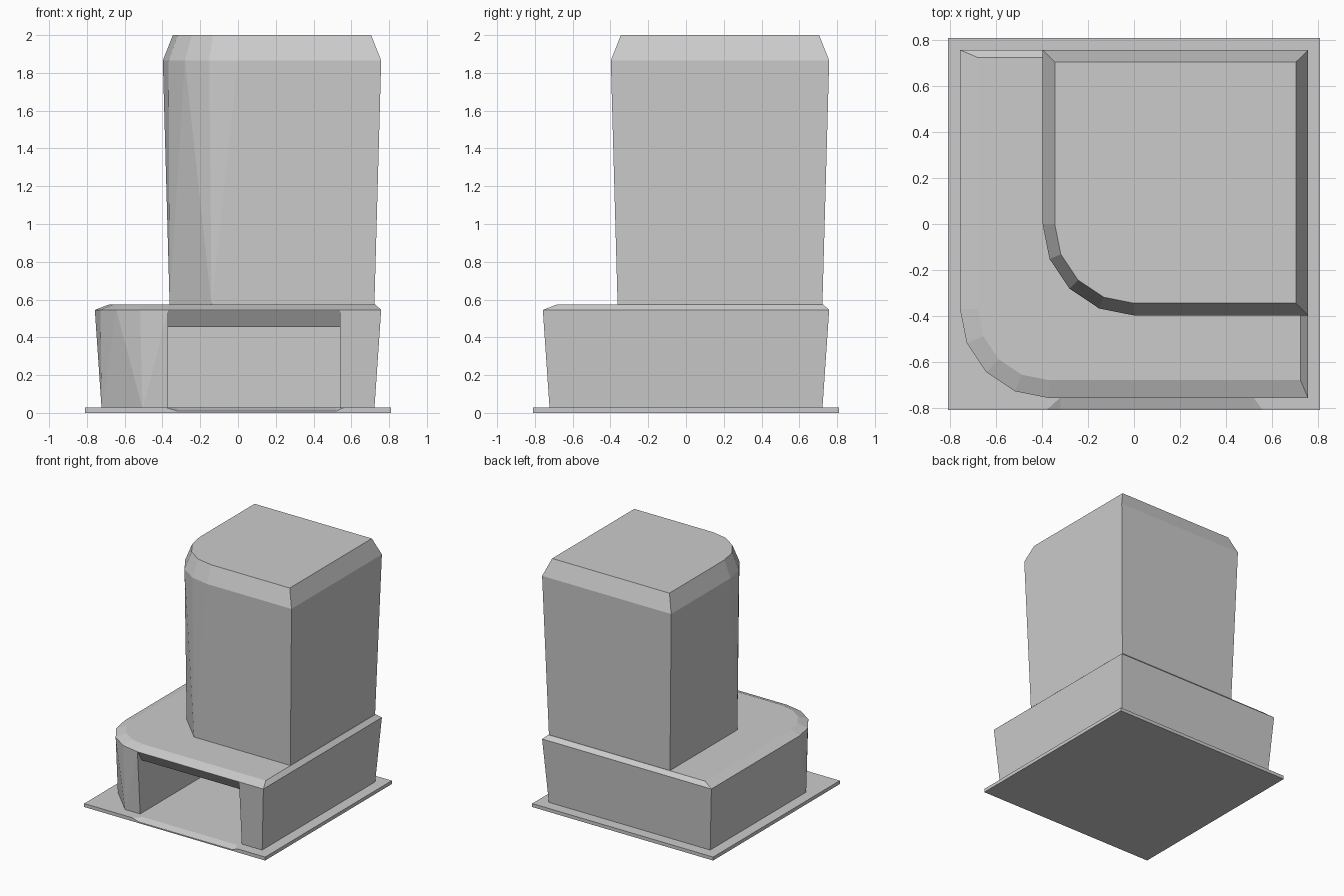
import bpy
import bmesh
from math import cos, sin, pi

cube = bpy.data.objects.get("Cube")
if cube:
    bpy.data.objects.remove(cube, do_unlink=True)

grey = bpy.data.materials.new("plain grey")
grey.use_nodes = True
COLOUR = (0.6, 0.6, 0.6, 1)
grey.diffuse_color = COLOUR
grey.node_tree.nodes["Principled BSDF"].inputs["Base Color"].default_value = COLOUR


def finish(bm, name):
    """Turn a bmesh into a flat-shaded grey object."""
    bmesh.ops.recalc_face_normals(bm, faces=bm.faces)
    bmesh.ops.dissolve_limit(bm, angle_limit=0.01, verts=bm.verts, edges=bm.edges)
    mesh = bpy.data.meshes.new(name)
    bm.to_mesh(mesh)
    bm.free()
    mesh.materials.append(grey)
    obj = bpy.data.objects.new(name, mesh)
    bpy.context.collection.objects.link(obj)
    return obj


def rounded_ring(bm, low, high, centre, z):
    """Square outline whose front corner at -x is a four-sided arc."""
    r = centre - low
    pts = [(centre - r * cos(i * pi / 8), centre - r * sin(i * pi / 8)) for i in range(5)]
    pts += [(high, low), (high, high), (low, high)]
    return [bm.verts.new((x, y, z)) for x, y in pts]


def cut_ring(bm, low, high, cut, z):
    """Square outline whose front corner at -x is a single diagonal cut."""
    a = bm.verts.new((low, cut, z))
    b = bm.verts.new((cut, low, z))
    rest = [bm.verts.new((x, y, z)) for x, y in ((high, low), (high, high), (low, high))]
    return [a, a, a, b, b] + rest


def loft(bm, lower, upper):
    n = len(lower)
    for i in range(n):
        j = (i + 1) % n
        for tri in ((lower[i], lower[j], upper[i]), (lower[j], upper[j], upper[i])):
            if len(set(tri)) == 3:
                bm.faces.new(tri)


def block(name, foot, shoulder, roof):
    """Flared block: cut foot, rounded shoulder and a chamfered roof."""
    bm = bmesh.new()
    rings = [cut_ring(bm, *foot), rounded_ring(bm, *shoulder), rounded_ring(bm, *roof)]
    loft(bm, rings[0], rings[1])
    loft(bm, rings[1], rings[2])
    bm.faces.new(list(dict.fromkeys(rings[0])))
    bm.faces.new(rings[2])
    return finish(bm, name)


# Ground slab with a shallow ramp dipped into its front edge
S, TOP, DIP = 0.81, 0.028, 0.01
bm = bmesh.new()
V = lambda x, y, z: bm.verts.new((x, y, z))
bottom = [V(-S, -S, 0), V(S, -S, 0), V(S, S, 0), V(-S, S, 0)]
fl, fr, br, bl = [V(v.co.x, v.co.y, TOP) for v in bottom]
lip_l, dip_l, dip_r, lip_r = V(-0.38, -S, TOP), V(-0.32, -S, DIP), V(0.52, -S, DIP), V(0.56, -S, TOP)
back_l, back_r = V(-0.32, -0.755, TOP), V(0.52, -0.755, TOP)
for face in (bottom,
             [bottom[0], bottom[1], fr, lip_r, dip_r, dip_l, lip_l, fl],
             [bottom[1], bottom[2], br, fr], [bottom[2], bottom[3], bl, br],
             [bottom[3], bottom[0], fl, bl],
             [fl, lip_l, back_l, back_r, lip_r, fr, br, bl],
             [lip_l, dip_l, back_l], [dip_l, dip_r, back_r, back_l], [dip_r, lip_r, back_r]):
    bm.faces.new(face)
finish(bm, "ground_slab")

# Lower storey and tower
base = block("lower_storey", (-0.722, 0.722, -0.505, 0.02), (-0.758, 0.758, -0.37, 0.545),
             (-0.68, 0.725, -0.37, 0.575))
block("tower", (-0.362, 0.722, -0.14, 0.57), (-0.398, 0.758, 0, 1.865), (-0.345, 0.705, 0, 2.0))

# Drive-in room with a sloped lintel, cut from the front of the lower storey
bm = bmesh.new()
profile = [(-1, -0.1), (-1, 0.543), (-0.757, 0.543), (-0.70, 0.455), (0.68, 0.455), (0.68, -0.1)]
left, right = [[bm.verts.new((x, y, z)) for y, z in profile] for x in (-0.37, 0.54)]
bm.faces.new(left)
bm.faces.new(right)
for i in range(len(profile)):
    bm.faces.new((left[i - 1], left[i], right[i], right[i - 1]))
cutter = finish(bm, "room_cutter")
cutter.hide_render = True
cut = base.modifiers.new("room", "BOOLEAN")
cut.operation, cut.solver, cut.object = "DIFFERENCE", "EXACT", cutter
bpy.context.view_layer.objects.active = base
bpy.ops.object.modifier_apply(modifier=cut.name)
bpy.data.objects.remove(cutter, do_unlink=True)
